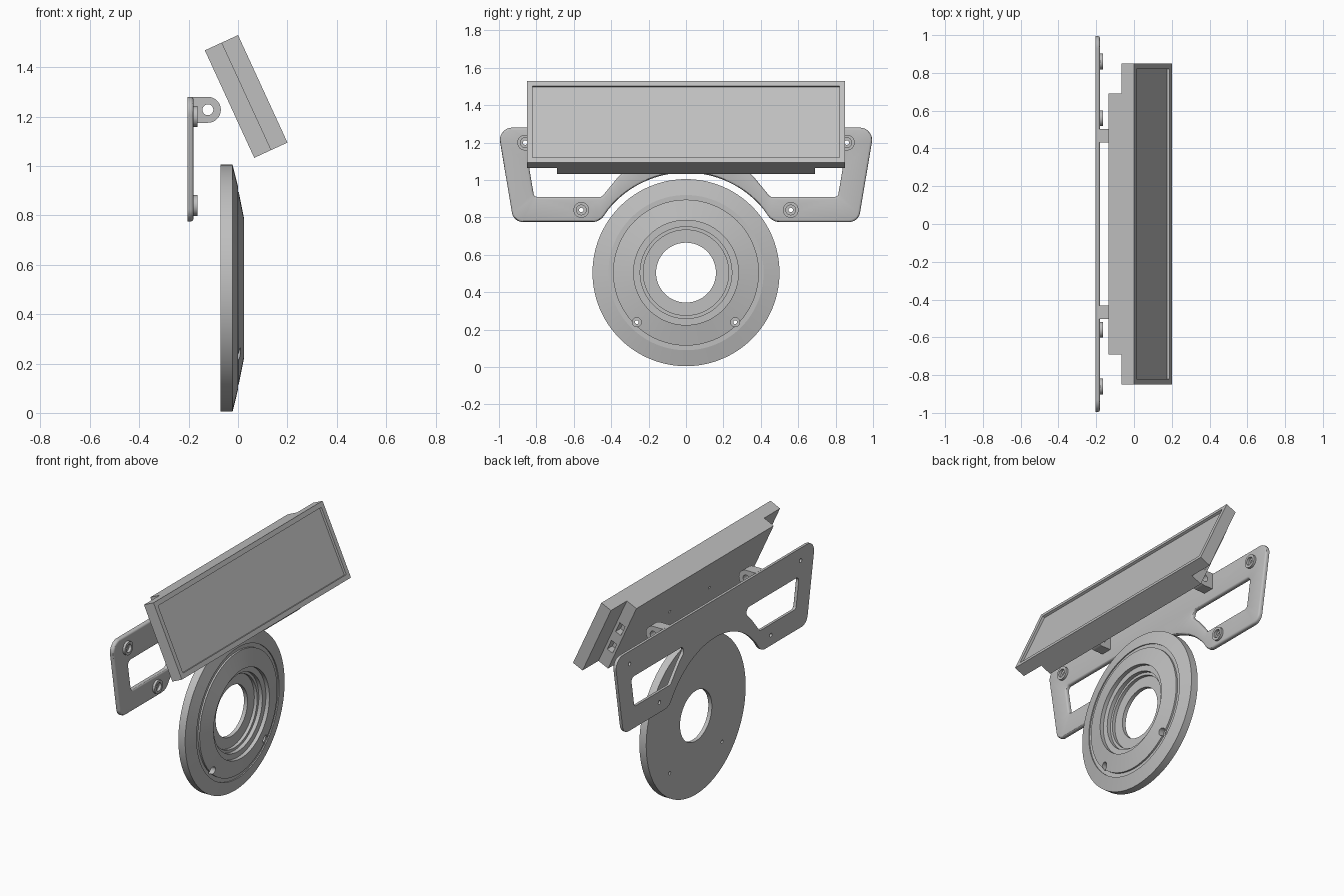
import bpy, bmesh, math
from mathutils import Vector, Matrix

cube = bpy.data.objects.get("Cube")
if cube:
    bpy.data.objects.remove(cube, do_unlink=True)

grey = bpy.data.materials.new("plain grey")
grey.use_nodes = True
grey.diffuse_color = (0.52, 0.52, 0.52, 1)
grey.node_tree.nodes["Principled BSDF"].inputs["Base Color"].default_value = (0.52, 0.52, 0.52, 1)


def finish(bm, name, smooth=True):
    bmesh.ops.recalc_face_normals(bm, faces=bm.faces[:])
    mesh = bpy.data.meshes.new(name)
    bm.to_mesh(mesh)
    bm.free()
    mesh.materials.append(grey)
    obj = bpy.data.objects.new(name, mesh)
    bpy.context.collection.objects.link(obj)
    if smooth:
        activate(obj)
        bpy.ops.object.shade_smooth_by_angle(angle=math.radians(30))
    return obj


def activate(obj):
    bpy.ops.object.select_all(action="DESELECT")
    obj.select_set(True)
    bpy.context.view_layer.objects.active = obj


def circle(u, v, r, n=32, start=0.0, sweep=2 * math.pi):
    return [(u + r * math.cos(start + sweep * i / n), v + r * math.sin(start + sweep * i / n))
            for i in range(n)]


def rounded(corners, steps=8):
    """Fillet a polygon given as (u, v, radius)."""
    out = []
    for i, (u, v, r) in enumerate(corners):
        p = Vector((u, v))
        if r == 0:
            out.append((u, v))
            continue
        a = (Vector(corners[i - 1][:2]) - p).normalized()
        b = (Vector(corners[(i + 1) % len(corners)][:2]) - p).normalized()
        half = a.angle(b) / 2
        centre = p + (a + b).normalized() * (r / math.sin(half))
        d0 = p + a * (r / math.tan(half)) - centre
        d1 = p + b * (r / math.tan(half)) - centre
        for k in range(steps + 1):
            d = d0.lerp(d1, k / steps).normalized() * r
            out.append(tuple(centre + d))
    return out


def prism(loops, place, low, high):
    """Fill outline and hole loops, then extrude from low to high."""
    bm = bmesh.new()
    edges = []
    for loop in loops:
        vs = [bm.verts.new(place(u, v, low)) for u, v in loop]
        edges += [bm.edges.new((vs[i - 1], vs[i])) for i in range(len(vs))]
    bmesh.ops.triangle_fill(bm, edges=edges, use_beauty=True)
    res = bmesh.ops.extrude_face_region(bm, geom=bm.faces[:], use_keep_orig=True)
    verts = [g for g in res["geom"] if isinstance(g, bmesh.types.BMVert)]
    bmesh.ops.translate(bm, verts=verts, vec=Vector(place(0, 0, high)) - Vector(place(0, 0, low)))
    return bm


def lathe(profile, y, z, steps):
    """Spin a closed (radius, x) profile around an axis along x."""
    bm = bmesh.new()
    vs = [bm.verts.new((x, y, z + r)) for r, x in profile]
    edges = [bm.edges.new((vs[i - 1], vs[i])) for i in range(len(vs))]
    bmesh.ops.spin(bm, geom=vs + edges, cent=(0, y, z), axis=(1, 0, 0),
                   angle=2 * math.pi, steps=steps)
    bmesh.ops.remove_doubles(bm, verts=bm.verts[:], dist=1e-5)
    return bm


def block(bm, low, high):
    size, mid = Vector(high) - Vector(low), (Vector(high) + Vector(low)) / 2
    bmesh.ops.create_cube(bm, size=1, matrix=Matrix.Translation(mid) @ Matrix.Diagonal((*size, 1)))


def rod(bm, r, x0, x1, y, z):
    m = Matrix.Translation(((x0 + x1) / 2, y, z)) @ Matrix.Rotation(math.pi / 2, 4, "Y")
    bmesh.ops.create_cone(bm, cap_ends=True, segments=24, radius1=r, radius2=r,
                          depth=x1 - x0, matrix=m)


def cut(obj, bm):
    cutter = finish(bm, "cutter", False)
    cutter.hide_render = True
    mod = obj.modifiers.new("cut", "BOOLEAN")
    mod.operation, mod.solver, mod.object = "DIFFERENCE", "EXACT", cutter
    activate(obj)
    bpy.ops.object.modifier_apply(modifier=mod.name)
    bpy.data.objects.remove(cutter, do_unlink=True)


# Mounting bracket: arched plate with two openings and rounded front edges
BACK, FRONT = -0.205, -0.18
DISC_Z = 0.505
bosses = [(s * y, z) for s in (1, -1) for y, z in ((0.86, 1.2), (0.56, 0.84))]
half = [(0.535 * math.cos(math.radians(a)), DISC_Z + 0.535 * math.sin(math.radians(a)), 0)
        for a in range(89, 38, -2)]
half += [(0.462, 0.775, 0.08), (0.922, 0.775, 0.06), (1.007, 1.28, 0.065)]
outline = rounded(half + [(-u, v, r) for u, v, r in reversed(half)])
opening = rounded([(0.45, 0.91, 0.02), (0.812, 0.91, 0.02), (0.845, 1.105, 0.025),
                   (0.27, 1.105, 0.03), (0.36, 1.02, 0.06)])
loops = [outline, opening, [(-u, v) for u, v in opening]]
loops += [circle(y, z, 0.03) for y, z in bosses]
bm = prism(loops, lambda u, v, w: (w, u, v), BACK, FRONT)
rim = []
for e in bm.edges:
    mid = (e.verts[0].co + e.verts[1].co) / 2
    at_front = all(v.co.x > FRONT - 1e-4 for v in e.verts)
    side = any(abs(f.normal.x) < 0.5 for f in e.link_faces if f.normal_update() is None)
    near_boss = any(math.hypot(mid.y - y, mid.z - z) < 0.05 for y, z in bosses)
    if at_front and side and not near_boss:
        rim.append(e)
bmesh.ops.bevel(bm, geom=rim, offset=0.012, segments=3, profile=0.5, affect="EDGES")
finish(bm, "bracket_plate")

# Screw bosses
boss = [(0.012, BACK), (0.03, BACK), (0.03, -0.185), (0.042, -0.185),
        (0.042, -0.165), (0.026, -0.165), (0.026, -0.183), (0.012, -0.183)]
for y, z in bosses:
    finish(lathe(boss, y, z, 32), "screw_boss")

# Hinge lugs
lug = [(-0.19, 1.175)] + circle(-0.122, 1.2275, 0.0525, 24, -math.pi / 2, math.pi)
lug += [(-0.122, 1.28), (-0.19, 1.28)]
for s in (1, -1):
    bm = prism([lug, circle(-0.122, 1.2275, 0.022)], lambda u, v, w: (u, w, v),
               s * 0.467 - 0.036, s * 0.467 + 0.036)
    finish(bm, "hinge_lug")

# Stepped round disc with two counterbored screw holes
disc_profile = [(0.16, -0.07), (0.5, -0.07), (0.5, -0.022), (0.415, -0.001), (0.415, -0.008),
                (0.39, -0.008), (0.39, 0.003), (0.28, 0.025), (0.28, 0.0), (0.245, 0.0),
                (0.245, -0.025), (0.228, -0.025), (0.228, -0.045), (0.16, -0.045)]
disc = finish(lathe(disc_profile, 0, DISC_Z, 128), "round_disc")
for r, x0 in ((0.024, -0.025), (0.01, -0.1)):
    bm = bmesh.new()
    for s in (1, -1):
        rod(bm, r, x0, 0.1, s * 0.263, 0.24)
    cut(disc, bm)
activate(disc)
bpy.ops.object.shade_smooth_by_angle(angle=math.radians(9))

# Tilted display: front frame with recessed screen
H = 0.2395
bm = bmesh.new()
block(bm, (0, -0.85, -H), (0.074, 0.85, H))
bm.normal_update()
face = [f for f in bm.faces if f.normal.x > 0.9]
bmesh.ops.inset_region(bm, faces=face, thickness=0.042)
bmesh.ops.inset_region(bm, faces=face, thickness=0.0002, depth=-0.015)
frame = finish(bm, "display_frame", False)

# Rear housing with end ports and back screw holes
bm = bmesh.new()
block(bm, (-0.074, -0.69, -H), (0, 0.69, H))
housing = finish(bm, "display_housing", False)
bm = bmesh.new()
for z in (0.045, -0.095):
    block(bm, (-0.058, 0.64, z - 0.035), (-0.018, 0.75, z + 0.035))
for s in (1, -1):
    rod(bm, 0.01, -0.1, -0.04, s * 0.2, -0.02)
cut(housing, bm)
for obj in (frame, housing):
    obj.location = (0.033, 0, 1.2815)
    obj.rotation_euler.y = math.radians(-24.7)
